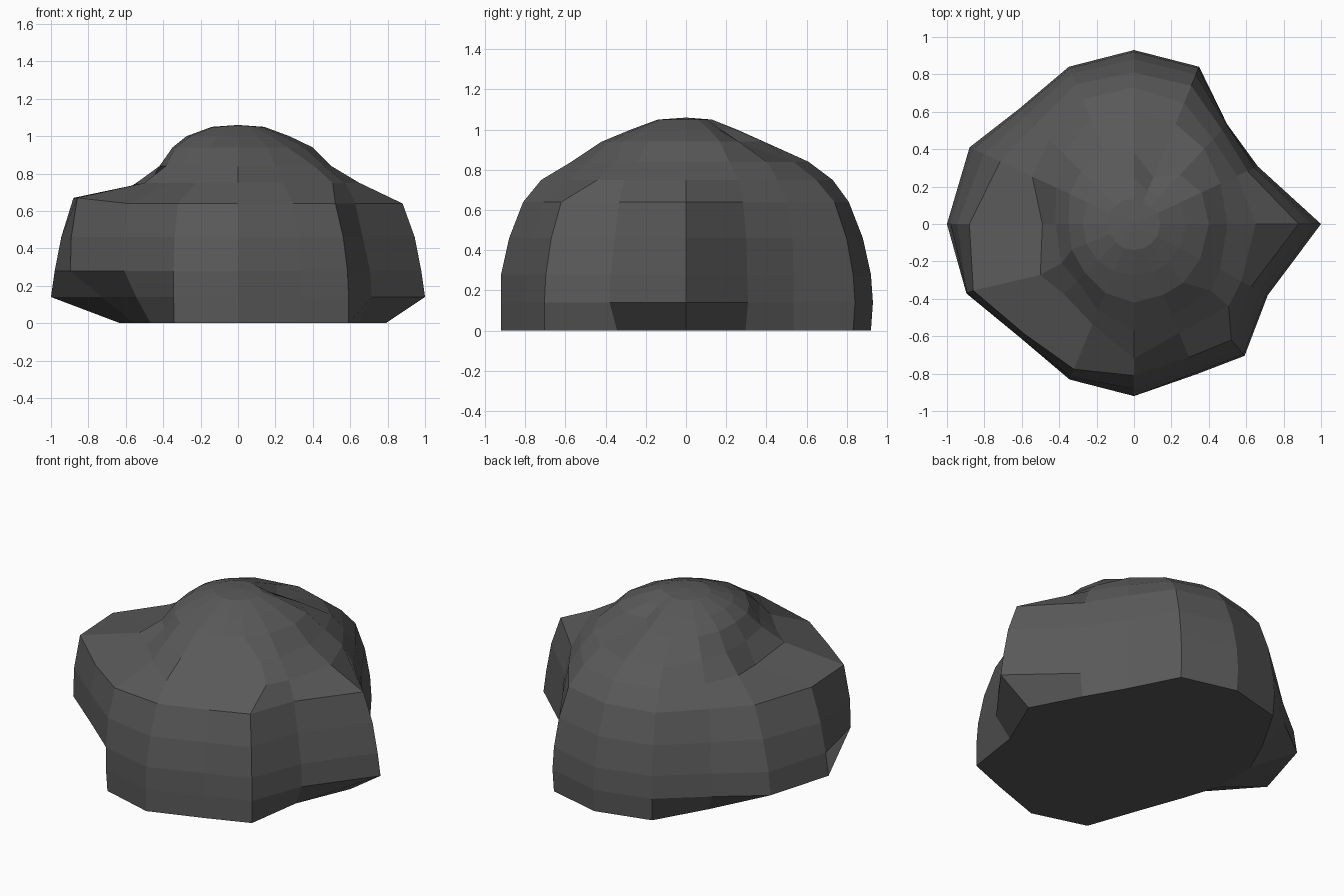
import bpy, bmesh
from math import radians, cos, sin

# Radius of the boulder at each height, one row per direction around it
heights = [0, .14, .28, .64, .75, .84, .94]
columns = {
    0:     (.79, 1.0, .98, .88, .65, .50, .40),
    25:    (.70, .73, .72, .67, .61, .51, .40),
    47:    (.73, .73, .73, .69, .62, .55, .36),
    67.5:  (.90, .91, .90, .80, .70, .58, .27),
    90:    (.92, .93, .92, .81, .73, .61, .385),
    112.5: (.90, .91, .90, .81, .72, .61, .42),
    135:   (.74, .87, .86, .75, .64, .53, .40),
    155:   (.69, .97, .95, .79, .60, .46, .38),
    180:   (.63, 1.0, .98, .88, .49, .42, .35),
    202.5: (.60, .79, .97, .93, .57, .44, .36),
    225:   (.66, .77, .86, .83, .53, .43, .37),
    247.5: (.89, .90, .90, .84, .58, .50, .40),
    270:   (.92, .92, .92, .81, .72, .57, .42),
    292.5: (.87, .87, .86, .77, .63, .53, .41),
    310:   (.92, .92, .91, .81, .67, .54, .41),
    332:   (.73, .81, .80, .71, .65, .52, .40),
}
# Local departures from the regular rings
crown = {47: (.22, .13), 67.5: (.19, .12), 90: (.25, .13)}   # groove at the back right
lip = {180: (.67, .71), 202.5: (.67, .75)}                   # left shelf heights
lean = {310: 9, 202.5: 6}                                    # sideways twist of ridges

bm = bmesh.new()
loops = []
for angle, radii in columns.items():
    profile = list(zip(radii, heights))
    if angle in lip:
        profile[3:5] = zip(radii[3:5], lip[angle])
    # gentle bulge in the flank, then the rounded crown
    bulge = 0 if angle == 332 else .015
    profile.insert(3, ((radii[2] + radii[3]) / 2 + bulge, .46))
    profile += zip(crown.get(angle, (.275, .14)), (1.0, 1.05))
    column = []
    for r, z in profile:
        a = radians(angle + (lean.get(angle, 0) if .7 < z < .9 else 0))
        column.append(bm.verts.new((r * cos(a), r * sin(a), z)))
    loops.append(column)

# Skin the columns, close the crown and the flat underside
apex = bm.verts.new((0, 0, 1.06))
for i, a in enumerate(loops):
    b = loops[(i + 1) % len(loops)]
    for j in range(len(a) - 1):
        bm.faces.new((a[j], b[j], b[j + 1], a[j + 1]))
    bm.faces.new((a[-1], b[-1], apex))
bm.faces.new([c[0] for c in reversed(loops)])
bmesh.ops.recalc_face_normals(bm, faces=bm.faces)

mesh = bpy.data.meshes.new("boulder")
bm.to_mesh(mesh)
bm.free()
boulder = bpy.data.objects.new("boulder", mesh)
bpy.context.collection.objects.link(boulder)

# Dark grey stone
stone = bpy.data.materials.new("stone")
stone.diffuse_color = (.1, .1, .1, 1)
mesh.materials.append(stone)
